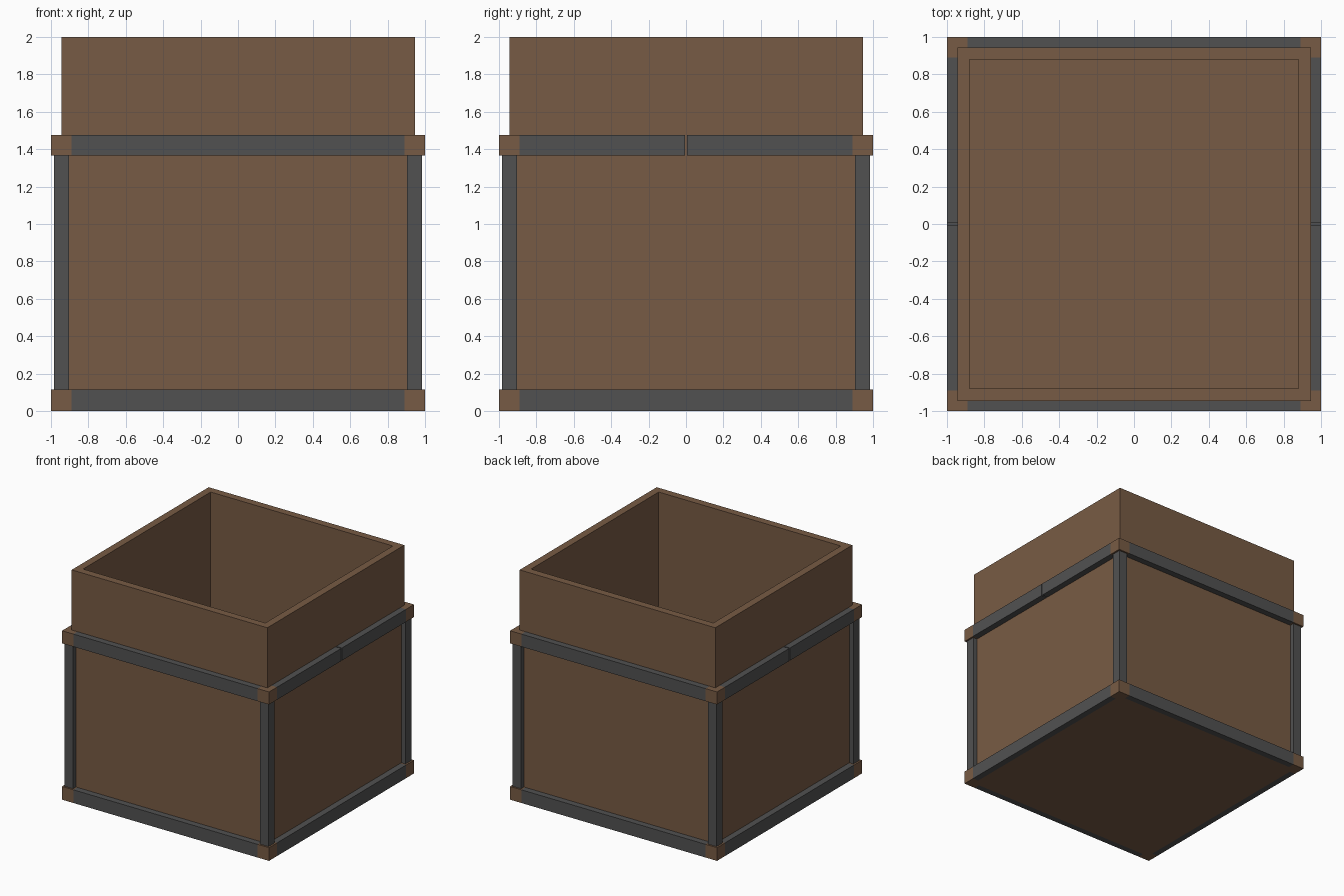
import bpy
import bmesh
from mathutils import Vector

default = bpy.data.objects.get("Cube")
if default:
    bpy.data.objects.remove(default, do_unlink=True)


def material(name, rgb):
    mat = bpy.data.materials.new(name)
    mat.use_nodes = True
    mat.diffuse_color = (*rgb, 1)
    mat.node_tree.nodes["Principled BSDF"].inputs["Base Color"].default_value = (*rgb, 1)
    return mat


BROWN = material("brown wood", (0.187, 0.105, 0.058))
GREY = material("dark grey metal", (0.083, 0.083, 0.083))

WALL = 0.945     # outer half width of the box
INNER = 0.88     # half width of the opening
EDGE = 1.0       # outer half width of the bands
CORNER = 0.89    # where the band corners begin
SEAM = 0.005     # half width of the gap in the upper side bands


def make_object(name, bm, mat):
    mesh = bpy.data.meshes.new(name)
    bm.to_mesh(mesh)
    bm.free()
    mesh.materials.append(mat)
    obj = bpy.data.objects.new(name, mesh)
    bpy.context.collection.objects.link(obj)
    return obj


def box(name, low, high, mat):
    low, high = Vector(low), Vector(high)
    bm = bmesh.new()
    bmesh.ops.create_cube(bm, size=1)
    bmesh.ops.scale(bm, vec=high - low, verts=bm.verts)
    bmesh.ops.translate(bm, vec=(low + high) / 2, verts=bm.verts)
    return make_object(name, bm, mat)


def span(sign, a, b):
    return sorted((sign * a, sign * b))


# Open box: inset the top and push the inner face down to the floor
bm = bmesh.new()
bmesh.ops.create_cube(bm, size=2)
bmesh.ops.scale(bm, vec=(WALL, WALL, 1), verts=bm.verts)
bmesh.ops.translate(bm, vec=(0, 0, 1), verts=bm.verts)
bm.faces.ensure_lookup_table()
top = max(bm.faces, key=lambda f: f.calc_center_median().z)
bmesh.ops.inset_region(bm, faces=[top], thickness=WALL - INNER, use_even_offset=True)
well = bmesh.ops.extrude_discrete_faces(bm, faces=[top])["faces"][0]
bmesh.ops.translate(bm, vec=(0, 0, 0.065 - 2), verts=well.verts)
make_object("box_body", bm, BROWN)

# Upright corner posts
for sx, side in ((-1, "right"), (1, "left")):
    for sy, end in ((-1, "front"), (1, "back")):
        x0, x1 = span(sx, 0.903, 0.985)
        y0, y1 = span(sy, 0.903, 0.985)
        box(f"post_{end}_{side}", (x0, y0, 0.1), (x1, y1, 1.38), GREY)

# Lower and upper bands with wooden corner blocks
for level, z0, z1 in (("lower", 0.0, 0.115), ("upper", 1.365, 1.475)):
    for sy, end in ((-1, "front"), (1, "back")):
        y0, y1 = span(sy, WALL, EDGE)
        box(f"{level}_band_{end}", (-CORNER, y0, z0), (CORNER, y1, z1), GREY)
    for sx, side in ((-1, "right"), (1, "left")):
        x0, x1 = span(sx, WALL, EDGE)
        if level == "lower":
            box(f"{level}_band_{side}", (x0, -CORNER, z0), (x1, CORNER, z1), GREY)
        else:
            for sy, end in ((-1, "front"), (1, "back")):
                y0, y1 = span(sy, SEAM, CORNER)
                box(f"{level}_band_{side}_{end}", (x0, y0, z0), (x1, y1, z1), GREY)
        # L-shaped corner caps, kept clear of the opening
        for sy, end in ((-1, "front"), (1, "back")):
            bm = bmesh.new()
            outline = [(CORNER, WALL), (WALL, WALL), (WALL, CORNER),
                       (EDGE, CORNER), (EDGE, EDGE), (CORNER, EDGE)]
            face = bm.faces.new([bm.verts.new((sx * x, sy * y, z0)) for x, y in outline])
            cap = bmesh.ops.extrude_face_region(bm, geom=[face])["geom"]
            bmesh.ops.translate(bm, vec=(0, 0, z1 - z0),
                                verts=[v for v in cap if isinstance(v, bmesh.types.BMVert)])
            bmesh.ops.recalc_face_normals(bm, faces=bm.faces)
            make_object(f"{level}_corner_{end}_{side}", bm, BROWN)
